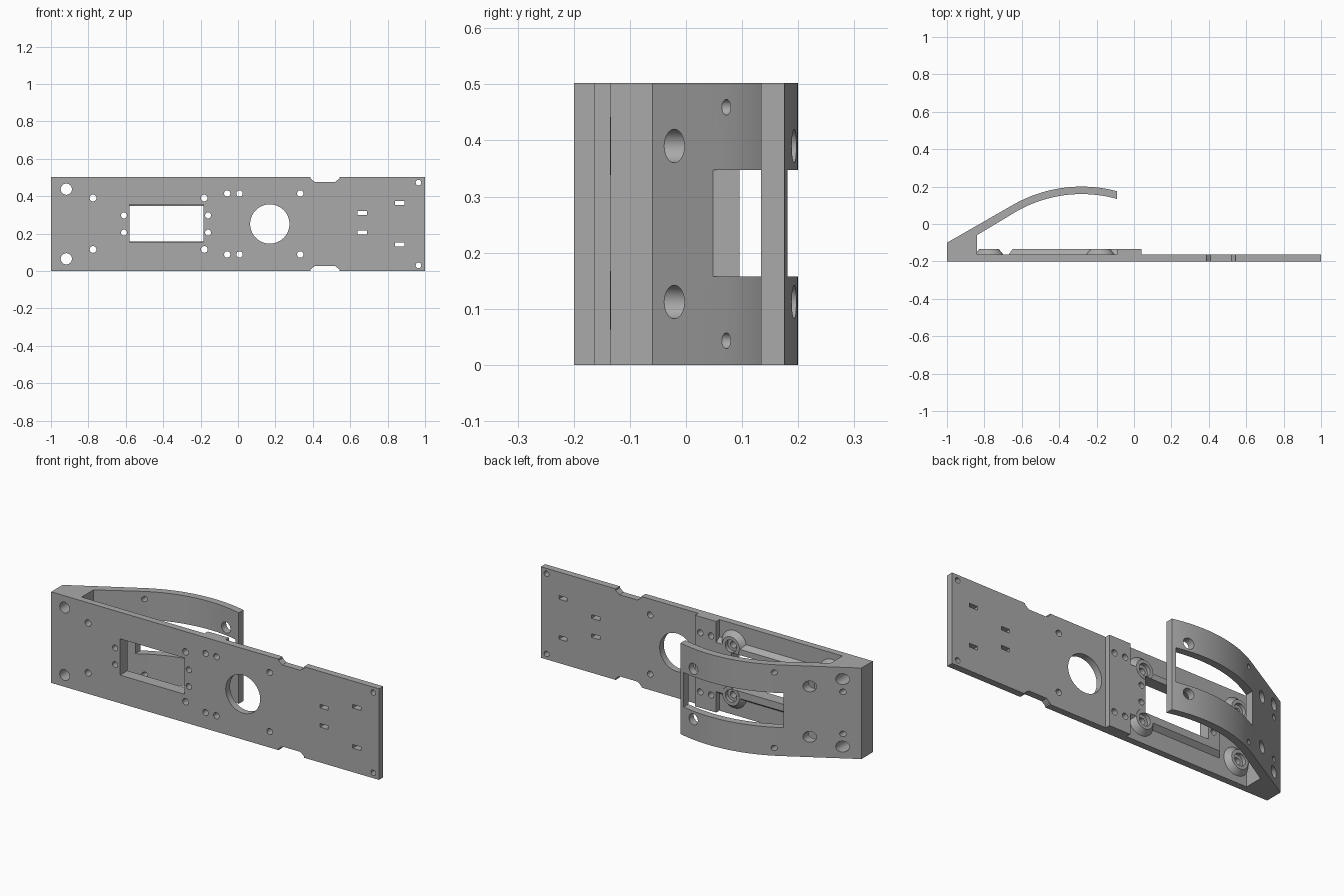
import bpy, bmesh, math
from mathutils import Matrix, Vector

cube = bpy.data.objects.get("Cube")
if cube:
    bpy.data.objects.remove(cube, do_unlink=True)

grey = bpy.data.materials.new("plain grey")
grey.use_nodes = True
colour = (0.4, 0.4, 0.4, 1)
grey.diffuse_color = colour
grey.node_tree.nodes["Principled BSDF"].inputs["Base Color"].default_value = colour

H = 0.502                      # height of the part
BACK, RAISED = -0.163, -0.135  # plate back, raised pad back


def finish(name, bm):
    bmesh.ops.recalc_face_normals(bm, faces=bm.faces)
    mesh = bpy.data.meshes.new(name)
    bm.to_mesh(mesh)
    bm.free()
    mesh.materials.append(grey)
    ob = bpy.data.objects.new(name, mesh)
    bpy.context.collection.objects.link(ob)
    return ob


def extrude(bm, points, offset):
    face = bm.faces.new([bm.verts.new(p) for p in points])
    out = bmesh.ops.extrude_face_region(bm, geom=[face])
    verts = [g for g in out["geom"] if isinstance(g, bmesh.types.BMVert)]
    bmesh.ops.translate(bm, verts=verts, vec=offset)


def cone(bm, x, z, y0, y1, r0, r1=None, sides=32):
    """Cylinder or cone along y."""
    spin = Matrix.Rotation(-math.pi / 2, 4, 'X')
    bmesh.ops.create_cone(bm, cap_ends=True, segments=sides, radius1=r0,
                          radius2=r1 or r0, depth=y1 - y0,
                          matrix=Matrix.Translation((x, (y0 + y1) / 2, z)) @ spin)


def box(bm, x0, x1, y0, y1, z0, z1):
    extrude(bm, [(x0, y0, z0), (x1, y0, z0), (x1, y0, z1), (x0, y0, z1)],
            (0, y1 - y0, 0))


def combine(target, other, operation):
    mod = target.modifiers.new(other.name, 'BOOLEAN')
    mod.operation, mod.object, mod.solver = operation, other, 'EXACT'
    mod.use_self = True
    bpy.context.view_layer.objects.active = target
    bpy.ops.object.modifier_apply(modifier=mod.name)
    bpy.data.objects.remove(other, do_unlink=True)


def arc(radius, start, end, steps=20):
    """Points on the arm's curve, angles measured from the crest."""
    for i in range(steps + 1):
        a = start + (end - start) * i / steps
        yield (-0.28 + radius * math.sin(a), -0.54 + radius * math.cos(a), 0)


# Plate, wedge and curved arm as one extruded profile
bm = bmesh.new()
tilt = math.radians(31)
tip = 0.19
profile = [(-1, -0.2, 0), (1, -0.2, 0), (1, BACK, 0), (-0.84, BACK, 0), (-0.84, -0.06, 0)]
profile += arc(0.70, -tilt, math.asin(tip / 0.70))
profile += reversed(list(arc(0.74, -tilt, math.asin(tip / 0.74))))
profile.append((-1, -0.1, 0))
extrude(bm, profile, (0, 0, H))
body = finish("plate_with_arm", bm)

# Full height step beside the round opening
bm = bmesh.new()
box(bm, -0.09, 0.04, -0.18, RAISED, 0, H)
combine(body, finish("step", bm), 'UNION')

# Raised pad with sloping edges around the rectangular window
bm = bmesh.new()
box(bm, -0.675, -0.06, -0.17, RAISED, 0.09, 0.412)
for v in bm.verts:
    if v.co.y > -0.15:
        v.co.z += 0.025 if v.co.z < H / 2 else -0.025
        if v.co.x < -0.5:
            v.co.x += 0.025
combine(body, finish("pad", bm), 'UNION')

# Conical screw bosses
corners = [(x, z) for x in (-0.775, -0.18) for z in (0.115, 0.39)]
for x, z in corners:
    bm = bmesh.new()
    cone(bm, x, z, -0.17, RAISED + 0.001, 0.082, 0.052)
    combine(body, finish("boss", bm), 'UNION')

# Openings: window, arm window, slots and round opening
bm = bmesh.new()
box(bm, -0.58, -0.185, -0.3, -0.1, 0.155, 0.355)
box(bm, -0.66, -0.112, 0, 0.3, 0.157, 0.347)
for x, low, high in ((0.665, 0.205, 0.31), (0.865, 0.142, 0.363)):
    for z in (low, high):
        box(bm, x - 0.025, x + 0.025, -0.3, -0.1, z - 0.01, z + 0.01)
cone(bm, 0.17, 0.251, -0.3, -0.1, 0.105, sides=64)

# Edge notches with cut corners, mirrored top and bottom
for edge, s in ((0, 1), (H, -1)):
    outline = [(0.387, -0.05), (0.387, 0.008), (0.41, 0.026),
               (0.52, 0.026), (0.543, 0.008), (0.543, -0.05)]
    extrude(bm, [(x, -0.3, edge + s * z) for x, z in outline], Vector((0, 0.2, 0)))

# Screw holes, mirrored about mid height
for x, z, r, y0, y1 in ((-0.918, 0.065, 0.03, -0.3, 0.3),
                        (-0.92, 0.135, 0.015, -0.14, 0.1),
                        (-0.62, 0.043, 0.014, 0, 0.3),
                        (-0.775, 0.112, 0.03, -0.1, 0.3),
                        (-0.18, 0.112, 0.03, 0, 0.3),
                        (-0.61, 0.205, 0.016, -0.3, -0.1),
                        (-0.16, 0.205, 0.016, -0.3, -0.1),
                        (-0.058, 0.088, 0.017, -0.3, -0.1),
                        (0.008, 0.088, 0.017, -0.3, -0.1),
                        (0.333, 0.088, 0.017, -0.3, -0.1),
                        (0.965, 0.03, 0.015, -0.3, -0.1)):
    for height in (z, H - z):
        cone(bm, x, height, y0, y1, r, sides=24)
for x, z in corners:
    cone(bm, x, z, -0.3, -0.11, 0.018, sides=24)
combine(body, finish("openings", bm), 'DIFFERENCE')

# Counterbores in the bosses
bm = bmesh.new()
for x, z in corners:
    cone(bm, x, z, -0.155, -0.11, 0.034)
combine(body, finish("counterbores", bm), 'DIFFERENCE')

# Smooth curves, sharp corners
bpy.ops.object.select_all(action='DESELECT')
body.select_set(True)
bpy.context.view_layer.objects.active = body
bpy.ops.object.shade_smooth_by_angle(angle=math.radians(25))
